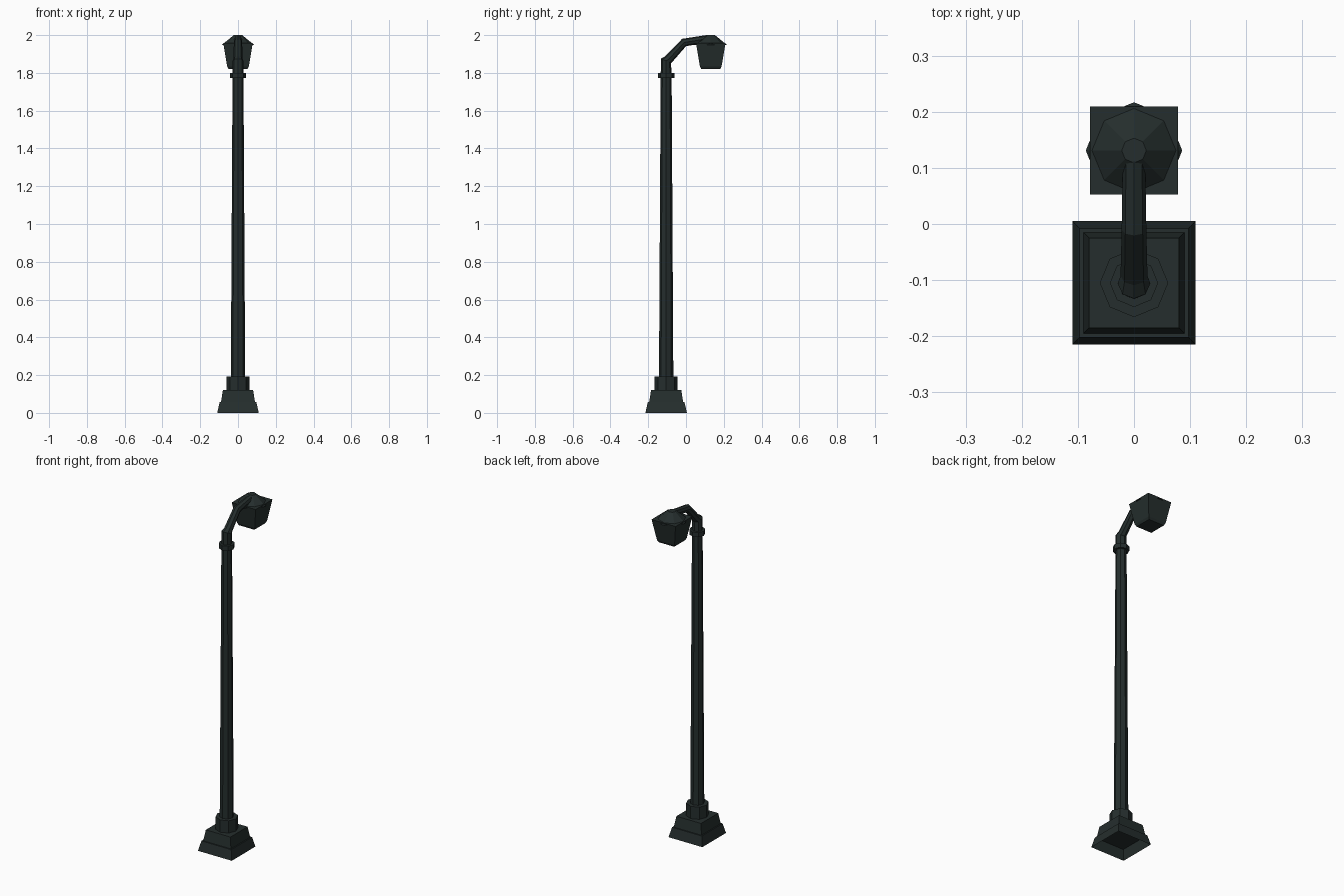
import bpy, math

if "Cube" in bpy.data.objects:
    bpy.data.objects.remove(bpy.data.objects["Cube"])

iron = bpy.data.materials.new("dark green iron")
iron.diffuse_color = (0.018, 0.027, 0.026, 1)
iron.use_nodes = True
iron.node_tree.nodes["Principled BSDF"].inputs["Base Color"].default_value = iron.diffuse_color

POLE_Y, LAMP_Y = -0.105, 0.131


def tube(name, rings, sides=8, turn=0.0, cap_bottom=True, cap_top=True):
    """Loft flat-sided rings, each (y, z, tilt towards +y in degrees, corner radius)."""
    verts, faces = [], []
    for y, z, tilt, r in rings:
        a = math.radians(tilt)
        for i in range(sides):
            t = turn + 2 * math.pi * i / sides
            u, v = r * math.cos(t), r * math.sin(t)
            verts.append((u, y + v * math.cos(a), z - v * math.sin(a)))
    for k in range(len(rings) - 1):
        for i in range(sides):
            j = (i + 1) % sides
            b = k * sides
            faces.append((b + i, b + j, b + sides + j, b + sides + i))
    if cap_bottom:
        faces.append(tuple(reversed(range(sides))))
    if cap_top:
        n = (len(rings) - 1) * sides
        faces.append(tuple(range(n, n + sides)))
    me = bpy.data.meshes.new(name)
    me.from_pydata(verts, [], faces)
    me.materials.append(iron)
    ob = bpy.data.objects.new(name, me)
    bpy.context.collection.objects.link(ob)
    return ob


def upright(name, y, profile, **kw):
    return tube(name, [(y, z, 0, r) for r, z in profile], **kw)


def square(name, y, profile, **kw):
    """Square frustum stack from (half width, z) pairs."""
    return upright(name, y, [(h * math.sqrt(2), z) for h, z in profile],
                   sides=4, turn=math.pi / 4, **kw)


# Stepped base: hollow foot with a smaller block on top
square("base_foot", POLE_Y, [(0.11, 0), (0.097, 0.057)], cap_bottom=False)
square("base_block", POLE_Y, [(0.09, 0.057), (0.08, 0.12)], cap_bottom=False)

# Collars
upright("lower_collar", POLE_Y, [(0.061, 0.12), (0.061, 0.192)])
upright("upper_collar", POLE_Y, [(0.043, 1.773), (0.043, 1.8)])

# Tapered pole running into the bent arm
tube("pole_and_arm", [
    (POLE_Y, 0.19, 0, 0.038),
    (POLE_Y, 1.78, 0, 0.029),
    (POLE_Y - 0.001, 1.864, 22, 0.029),
    (-0.092, 1.872, 45, 0.024),
    (-0.01, 1.961, 62, 0.022),
    (0.115, 1.981, 80, 0.02),
])

# Lantern: tapered square housing under an eight-sided cap
square("lantern_housing", LAMP_Y, [(0.05, 1.82), (0.057, 1.833), (0.078, 1.957)])
upright("lantern_cap", LAMP_Y, [(0.086, 1.948), (0.022, 2.0)])
